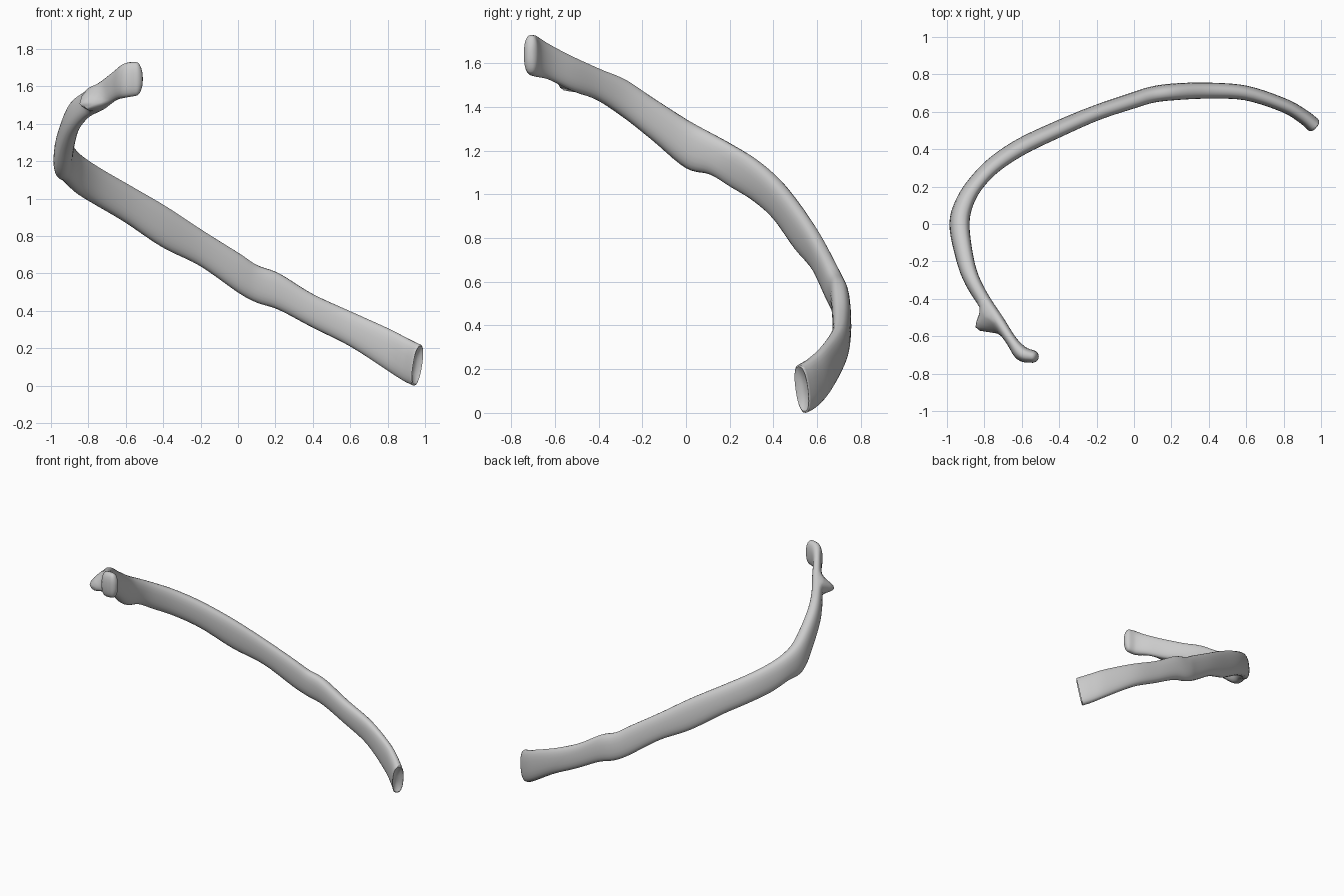
import bpy, bmesh, math
from mathutils import Vector

if "Cube" in bpy.data.objects:
    bpy.data.objects.remove(bpy.data.objects["Cube"])

# Stations along the bone, head to front end: x, y, z low, z high, thickness
ST = [
    (-0.545, -0.708, 1.55, 1.73, 0.068),
    (-0.60, -0.692, 1.54, 1.725, 0.08),
    (-0.655, -0.625, 1.525, 1.685, 0.06),
    (-0.725, -0.52, 1.475, 1.63, 0.065),
    (-0.81, -0.40, 1.43, 1.575, 0.075),
    (-0.875, -0.28, 1.35, 1.525, 0.085),
    (-0.912, -0.15, 1.245, 1.44, 0.095),
    (-0.933, 0.0, 1.12, 1.345, 0.105),
    (-0.908, 0.11, 1.09, 1.285, 0.095),
    (-0.85, 0.21, 1.03, 1.23, 0.085),
    (-0.75, 0.315, 0.965, 1.165, 0.085),
    (-0.60, 0.415, 0.875, 1.08, 0.088),
    (-0.40, 0.51, 0.74, 0.965, 0.085),
    (-0.20, 0.595, 0.64, 0.835, 0.08),
    (0.0, 0.662, 0.50, 0.71, 0.082),
    (0.10, 0.692, 0.445, 0.645, 0.085),
    (0.22, 0.707, 0.405, 0.60, 0.088),
    (0.40, 0.713, 0.31, 0.49, 0.085),
    (0.60, 0.70, 0.21, 0.398, 0.078),
    (0.80, 0.635, 0.085, 0.305, 0.074),
    (0.90, 0.578, 0.025, 0.25, 0.076),
    (0.957, 0.532, 0.0, 0.22, 0.08),
]
SIDES, STEPS = 24, 5


def spline(p, i, t):
    a, b, c, d = (p[max(0, min(len(p) - 1, i + k))] for k in (-1, 0, 1, 2))
    return [0.5 * (2 * q + (r - o) * t + (2 * o - 5 * q + 4 * r - s) * t * t
            + (3 * q - o - 3 * r + s) * t ** 3) for o, q, r, s in zip(a, b, c, d)]


path = [spline(ST, i, k / STEPS) for i in range(len(ST) - 1) for k in range(STEPS)]
path.append(list(ST[-1]))
N = len(path)
bm = bmesh.new()


def ring(i, scale=1.0, push=0.0):
    x, y, lo, hi, th = path[i]
    a, b = path[max(0, i - 1)], path[min(N - 1, i + 1)]
    tan = Vector((b[0] - a[0], b[1] - a[1], 0)).normalized()
    out = Vector((-tan.y, tan.x, 0))
    f = i / (N - 1)
    lean = 0.2 * max(0, (f - 0.85) / 0.15)
    groove = 0.09 * math.sin(math.pi * f)
    c = Vector((x, y, (lo + hi) / 2)) + tan * push
    verts = []
    for k in range(SIDES):
        u = 2 * math.pi * k / SIDES
        cs, sn = math.cos(u), math.sin(u)
        w = math.copysign(abs(cs) ** 0.8, cs) * th / 2 * scale
        h = math.copysign(abs(sn) ** 0.85, sn) * (hi - lo) / 2 * scale
        # lower edge sits a little outward, chamfering the inner face
        side = w - groove * h
        verts.append(bm.verts.new(c + out * side + Vector((0, 0, h)) + tan * lean * h))
    return verts


# Rounded head, shaft, then a hollowed front end
rings = [ring(0, math.cos(a), -0.036 * math.sin(a)) for a in (1.35, 1.1, 0.8, 0.5, 0.25)]
rings += [ring(i) for i in range(N)]
rings += [ring(N - 1, 0.93, 0.004), ring(N - 1, 0.8, -0.004),
          ring(N - 1, 0.5, -0.016), ring(N - 1, 0.2, -0.02)]
for r, s in zip(rings, rings[1:]):
    for k in range(SIDES):
        m = (k + 1) % SIDES
        bm.faces.new((r[k], r[m], s[m], s[k]))
bm.faces.new(rings[0])
bm.faces.new(rings[-1])

# Tubercle: swell the outer face behind the neck
peak, away = Vector((-0.765, -0.525, 1.52)), Vector((-0.86, -0.38, -0.12))
for v in bm.verts:
    d = v.co - peak
    along = d.x * 0.55 - d.y * 0.83
    g = math.exp(-(along / 0.062) ** 2 - ((d.z + 0.5 * along) / 0.055) ** 2)
    if d.x * 0.83 + d.y * 0.55 < 0.02:
        v.co += away * 0.095 * g

bmesh.ops.recalc_face_normals(bm, faces=bm.faces)
mesh = bpy.data.meshes.new("rib_bone")
bm.to_mesh(mesh)
bm.free()
rib = bpy.data.objects.new("rib_bone", mesh)
bpy.context.collection.objects.link(rib)
bpy.context.view_layer.objects.active = rib
rib.select_set(True)
bpy.ops.object.shade_smooth_by_angle(angle=math.radians(50))
